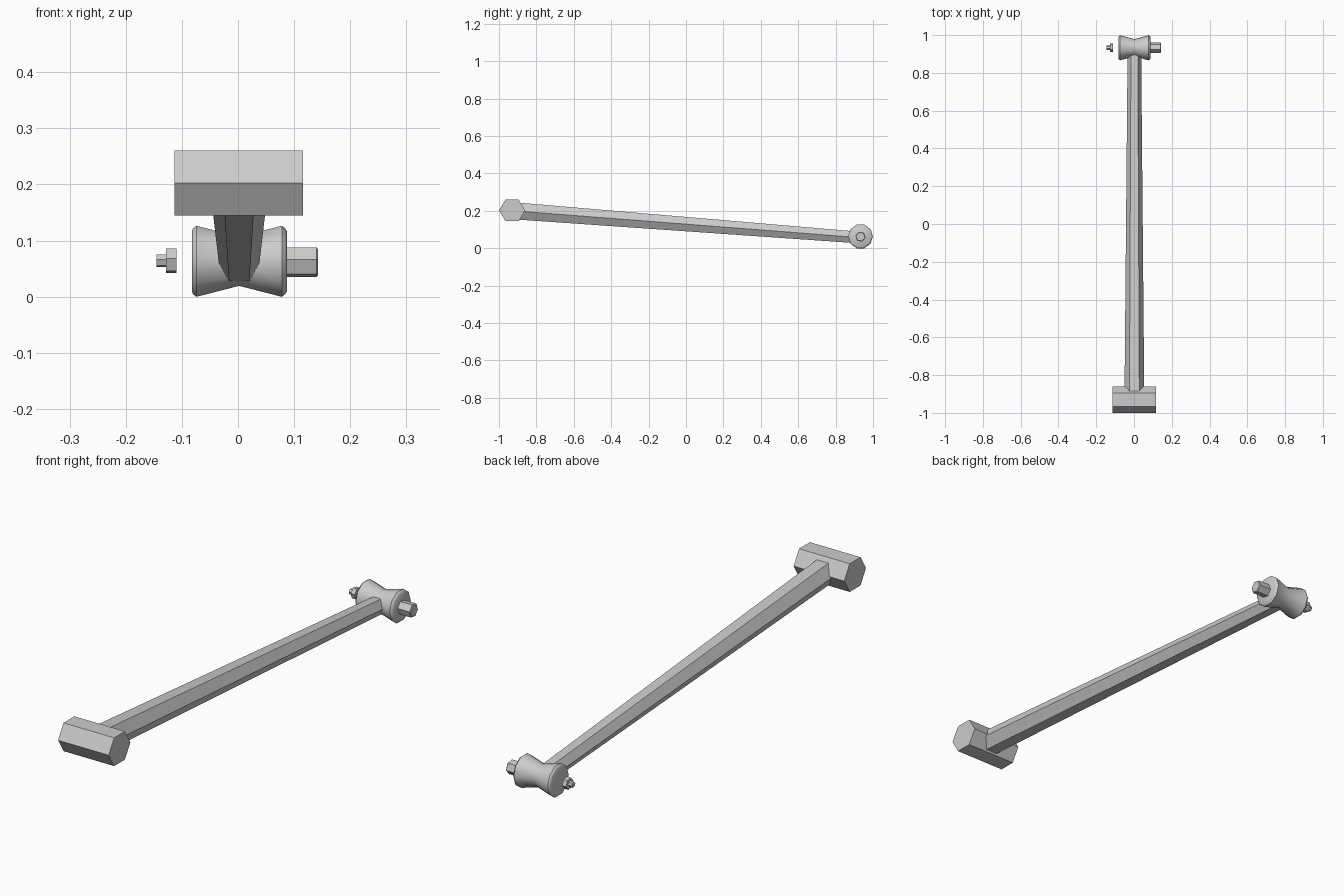
import bpy, bmesh, math
from mathutils import Vector

if "Cube" in bpy.data.objects:
    bpy.data.objects.remove(bpy.data.objects["Cube"])


def loft(name, rings, sides, phase=0.0, squash=1.0, smooth=False):
    """Skin polygon rings (centre, radius) whose axis runs first to last."""
    bm = bmesh.new()
    axis = (Vector(rings[-1][0]) - Vector(rings[0][0])).normalized()
    # in-plane axes: u is horizontal, v points up
    u = Vector((0, 0, 1)).cross(axis).normalized()
    v = axis.cross(u)
    loops = []
    for centre, r in rings:
        loop = []
        for i in range(sides):
            a = phase + math.tau * i / sides
            p = Vector(centre) + u * r * math.cos(a) + v * r * squash * math.sin(a)
            loop.append(bm.verts.new(p))
        loops.append(loop)
    for a, b in zip(loops, loops[1:]):
        for i in range(sides):
            j = (i + 1) % sides
            bm.faces.new((a[i], a[j], b[j], b[i]))
    bm.faces.new(loops[0][::-1])
    bm.faces.new(loops[-1])
    bmesh.ops.recalc_face_normals(bm, faces=bm.faces)
    mesh = bpy.data.meshes.new(name)
    bm.to_mesh(mesh)
    bm.free()
    obj = bpy.data.objects.new(name, mesh)
    bpy.context.collection.objects.link(obj)
    if smooth:
        bpy.context.view_layer.objects.active = obj
        obj.select_set(True)
        bpy.ops.object.shade_smooth_by_angle(angle=math.radians(40))
        obj.select_set(False)
    return obj


def along_x(y, z, profile):
    return [((x, y, z), r) for x, r in profile]


HUB_Y, HUB_Z = 0.933, 0.063
TILT = math.radians(10)

# Large hexagonal end sleeve
loft("end_sleeve", along_x(-0.93, 0.2025, [(-0.113, 0.07), (0.116, 0.07)]), 6, squash=0.95)

# Tapered six-sided rod
loft("rod", [((0.002, -0.92, 0.2), 0.0525), ((0.002, 0.915, 0.058), 0.036)], 6)

# Waisted bushing with rolled rims
loft("bushing", along_x(HUB_Y, HUB_Z, [
    (-0.082, 0.057), (-0.080, 0.062), (-0.074, 0.0665), (0.002, 0.046),
    (0.078, 0.0665), (0.084, 0.062), (0.087, 0.057)]), 10, smooth=True)

# Bolt head with a chamfered end
loft("bolt_head", along_x(HUB_Y, 0.0615, [(0.085, 0.028), (0.140, 0.028), (0.143, 0.024)]), 6, phase=-TILT)

# Nut and bolt tip on the other side
loft("nut", along_x(HUB_Y, 0.064, [(-0.128, 0.0235), (-0.110, 0.0235)]), 6, phase=-TILT)
loft("bolt_tip", along_x(HUB_Y, 0.064, [(-0.145, 0.0115), (-0.126, 0.0115)]), 6, phase=-TILT)
